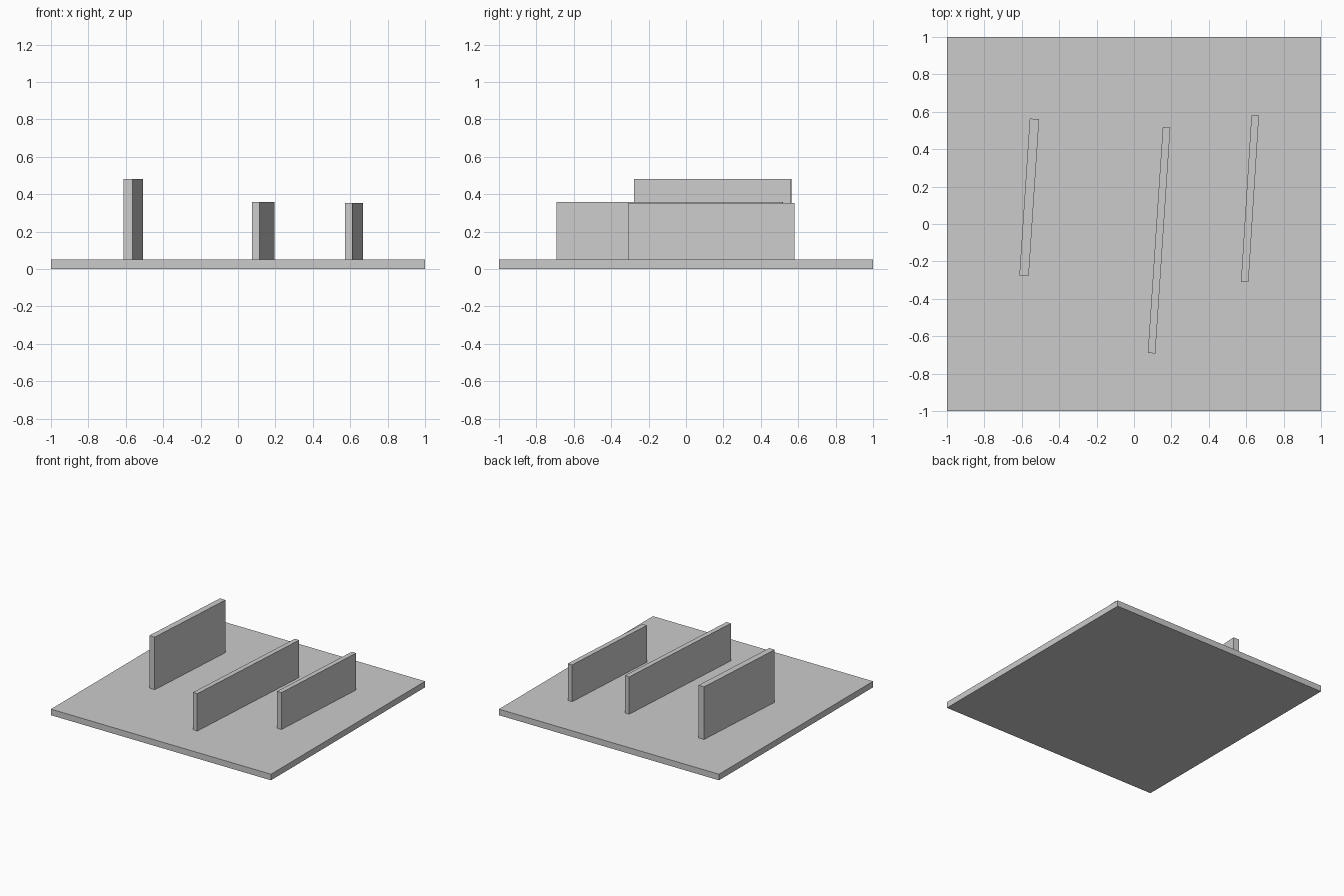
import bpy
from math import radians

cube = bpy.data.objects.get("Cube")
if cube:
    bpy.data.objects.remove(cube, do_unlink=True)

# Single matte grey
GREY = (0.6, 0.6, 0.6, 1.0)
grey = bpy.data.materials.new("plain grey")
grey.use_nodes = True
grey.diffuse_color = GREY
grey.node_tree.nodes["Principled BSDF"].inputs["Base Color"].default_value = GREY


def block(name, x, y, width, length, bottom, top, turn=0.0):
    """Box given by plan centre, plan size, height range and clockwise turn."""
    bpy.ops.mesh.primitive_cube_add(size=1, location=(x, y, (bottom + top) / 2),
                                    rotation=(0, 0, radians(-turn)))
    obj = bpy.context.object
    obj.name = name
    obj.scale = (width, length, top - bottom)
    bpy.ops.object.transform_apply(location=False, rotation=False, scale=True)
    obj.data.materials.append(grey)
    return obj


# Square base slab
SLAB = 0.05
block("base_slab", 0, 0, 2, 2, 0, SLAB)

# Three slightly turned upright walls
block("right_wall", -0.56, 0.143, 0.05, 0.84, SLAB, 0.482, 3.8)
block("middle_wall", 0.134, -0.087, 0.04, 1.21, SLAB, 0.357, 3.8)
block("left_wall", 0.62, 0.135, 0.04, 0.892, SLAB, 0.353, 3.6)
